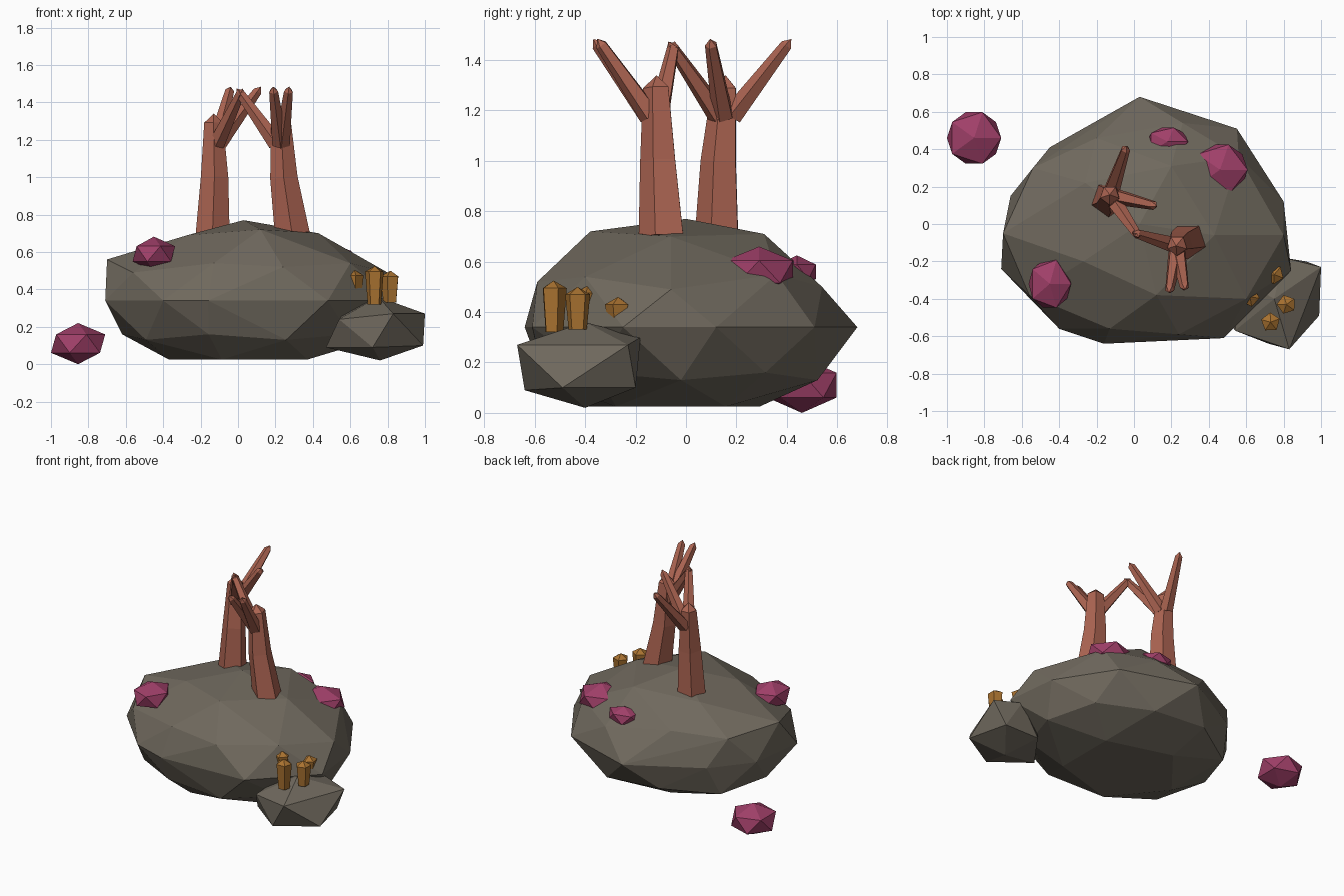
import bpy, bmesh, math
from mathutils import Vector

if "Cube" in bpy.data.objects:
    bpy.data.objects.remove(bpy.data.objects["Cube"])


def material(name, rgb):
    m = bpy.data.materials.new(name)
    m.diffuse_color = (*rgb, 1)
    m.use_nodes = True
    m.node_tree.nodes["Principled BSDF"].inputs["Base Color"].default_value = m.diffuse_color
    return m


STONE = material("stone", (0.16, 0.14, 0.11))
CORAL = material("coral_red", (0.42, 0.13, 0.085))
PINK = material("pink", (0.35, 0.05, 0.14))
ORANGE = material("orange", (0.40, 0.17, 0.03))


def finish(bm, name, mat):
    bmesh.ops.recalc_face_normals(bm, faces=bm.faces)
    me = bpy.data.meshes.new(name)
    bm.to_mesh(me)
    bm.free()
    me.materials.append(mat)
    ob = bpy.data.objects.new(name, me)
    bpy.context.collection.objects.link(ob)
    return ob


def faceted_rock(name, points, mat):
    bm = bmesh.new()
    for p in points:
        bm.verts.new(p)
    res = bmesh.ops.convex_hull(bm, input=bm.verts)
    loose = [v for v in bm.verts if not v.link_faces]
    bmesh.ops.delete(bm, geom=loose, context='VERTS')
    return finish(bm, name, mat)


def faceted_stem(name, path, tip, mat, sides=5, turn=0.3):
    """Tapered tube through (point, radius) pairs, ending in a pointed tip."""
    bm = bmesh.new()
    axis = (Vector(path[-1][0]) - Vector(path[0][0])).normalized()
    u = axis.cross(Vector((0, 1, 0.01))).normalized()
    w = axis.cross(u)
    rings = []
    for p, r in path:
        ring = []
        for i in range(sides):
            a = turn + 2 * math.pi * i / sides
            ring.append(bm.verts.new(Vector(p) + r * (math.cos(a) * u + math.sin(a) * w)))
        rings.append(ring)
    for lo, hi in zip(rings, rings[1:]):
        for i in range(sides):
            j = (i + 1) % sides
            bm.faces.new((lo[i], lo[j], hi[j], hi[i]))
    apex = bm.verts.new(Vector(path[-1][0]) + axis * tip)
    for i in range(sides):
        bm.faces.new((rings[-1][i], rings[-1][(i + 1) % sides], apex))
    bm.faces.new(rings[0])
    return finish(bm, name, mat)


# Main boulder: top, cap, shoulder, widest ring, lower ring, flat base
cap = [(.43, -.06, .70), (.2, .31, .71), (-.26, .22, .69), (-.27, -.2, .69), (.12, -.38, .72)]
shoulder = [(.80, -.06, .49), (.56, .36, .55), (.26, .54, .50), (-.2, .46, .56), (-.54, .3, .53),
            (-.70, -.05, .56), (-.56, -.38, .49), (-.13, -.56, .54), (.24, -.59, .52), (.6, -.4, .54)]
widest = [(.80, .12), (.55, .51), (.03, .68), (-.45, .41), (-.66, .15),
          (-.71, -.24), (-.40, -.56), (-.16, -.64), (.48, -.61), (.84, -.25)]
lower = [(.05 + .67 * math.cos(a), -.02 + .57 * math.sin(a), .16 if k % 2 else .13)
         for k, a in enumerate(math.radians(36 * k) for k in range(10))]
base = [(.04 + .41 * math.cos(a), -.06 + .37 * math.sin(a), .025)
        for a in (math.radians(36 + 72 * k) for k in range(5))]
faceted_rock("main_boulder", [(.03, 0, .77)] + cap + shoulder
             + [(x, y, .34) for x, y in widest] + lower + base, STONE)

# Small side boulder
faceted_rock("side_boulder", [
    (.75, -.4, .36), (1, -.23, .27), (.83, -.67, .27), (.54, -.57, .24), (.57, -.3, .28),
    (.80, -.18, .30), (.99, -.49, .10), (.72, -.64, .09), (.47, -.45, .09),
    (.65, -.2, .10), (.92, -.2, .10), (.76, -.4, .02)], STONE)

# Branching coral trees: trunk path and branch tips
trees = {
    "left": ([((-.135, .13, .70), .095), ((-.125, .135, 1.0), .077), ((-.13, .155, 1.29), .053)],
             [(-.045, .40, 1.46), (.105, .10, 1.46), (.015, -.055, 1.45)]),
    "right": ([((.29, -.09, .70), .098), ((.245, -.105, 1.0), .077), ((.23, -.115, 1.29), .056)],
              [(.19, -.35, 1.46), (.27, -.335, 1.46), (.01, -.05, 1.45)]),
}
for side, (trunk, tips) in trees.items():
    faceted_stem(side + "_coral_trunk", trunk, .05, CORAL)
    root = Vector(trunk[2][0]) + Vector((0, 0, -.11))
    for n, t in enumerate(tips):
        end = Vector(t)
        start = root.lerp(Vector((end.x, end.y, root.z)), .12)
        faceted_stem(f"{side}_coral_branch_{n + 1}",
                     [(start, .045), (end, .025)], .03, CORAL)

# Pink faceted lumps: centre, radii
lumps = [((-.855, .46, .11), (.162, .162, .11)),
         ((-.45, -.32, .59), (.127, .15, .092)),
         ((.46, .29, .56), (.165, .158, .10)),
         ((.18, .44, .56), (.122, .088, .065))]
for n, (c, r) in enumerate(lumps):
    bm = bmesh.new()
    bmesh.ops.create_icosphere(bm, subdivisions=1, radius=1)
    bmesh.ops.scale(bm, vec=r, verts=bm.verts)
    bmesh.ops.translate(bm, vec=c, verts=bm.verts)
    finish(bm, f"pink_lump_{n + 1}", PINK)

# Orange flared tubes: x, y, bottom, rim
tubes = [(.62, -.39, .36, .475), (.75, -.27, .36, .43),
         (.815, -.43, .33, .47), (.73, -.525, .32, .495)]
for n, (x, y, lo, hi) in enumerate(tubes):
    faceted_stem(f"orange_tube_{n + 1}",
                 [((x, y, lo), .038), ((x, y, hi), .052)], .03, ORANGE, turn=.5 + n)
